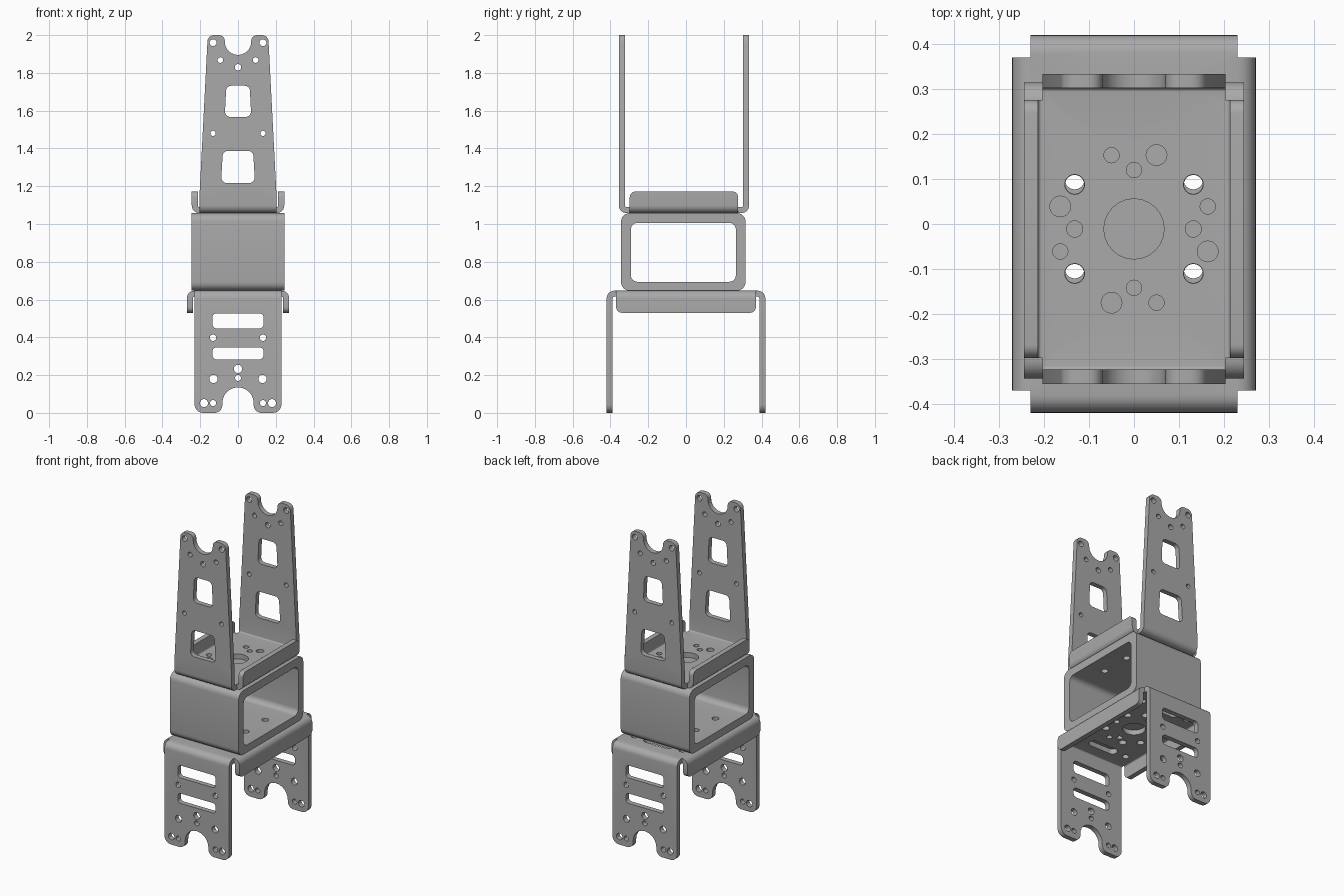
import bpy, bmesh, math
from mathutils import Vector

if "Cube" in bpy.data.objects:
    bpy.data.objects.remove(bpy.data.objects["Cube"])

T, R = 0.032, 0.04          # sheet thickness, outer bend radius
ARC = R * math.pi / 2

metal = bpy.data.materials.new("grey_metal")
metal.diffuse_color = (0.4, 0.4, 0.4, 1)
metal.use_nodes = True
metal.node_tree.nodes["Principled BSDF"].inputs["Base Color"].default_value = metal.diffuse_color


def fillet(corners, n=6):
    """Round the corners (x, y, radius) of a closed outline."""
    out = []
    for i, (x, y, r) in enumerate(corners):
        p = Vector((x, y))
        if r <= 0:
            out.append(p)
            continue
        a = (Vector(corners[i - 1][:2]) - p).normalized()
        b = (Vector(corners[(i + 1) % len(corners)][:2]) - p).normalized()
        half = a.angle(b) / 2
        c = p + (a + b).normalized() * (r / math.sin(half))
        d0 = p + a * (r / math.tan(half)) - c
        d1 = p + b * (r / math.tan(half)) - c
        sweep = d0.angle_signed(d1)
        for k in range(n + 1):
            t = -sweep * k / n
            out.append(c + Vector((d0.x * math.cos(t) - d0.y * math.sin(t),
                                   d0.x * math.sin(t) + d0.y * math.cos(t))))
    clean = []
    for p in out:
        if not clean or (p - clean[-1]).length > 1e-4:
            clean.append(p)
    return clean


def circle(x, y, r, n=24):
    return [Vector((x + r * math.cos(2 * math.pi * k / n), y + r * math.sin(2 * math.pi * k / n)))
            for k in range(n)]


def window(y0, y1, w0, w1, r):
    return fillet([(w0, y0, r), (w1, y1, r), (-w1, y1, r), (-w0, y0, r)])


def flip_y(loop):
    return [Vector((p.x, -p.y)) for p in loop]


def flat_sheet(loops):
    """Filled flat outline with holes."""
    bm = bmesh.new()
    for loop in loops:
        vs = [bm.verts.new((p.x, p.y, 0)) for p in loop]
        for i, v in enumerate(vs):
            bm.edges.new((vs[i - 1], v))
    bmesh.ops.triangle_fill(bm, use_beauty=True, edges=bm.edges[:], normal=(0, 0, 1))
    return bm


def thicken(bm, depth):
    ext = bmesh.ops.extrude_face_region(bm, geom=bm.faces[:])
    for v in ext["geom"]:
        if isinstance(v, bmesh.types.BMVert):
            v.co.z += depth


def finish(bm, name):
    bmesh.ops.recalc_face_normals(bm, faces=bm.faces[:])
    me = bpy.data.meshes.new(name)
    bm.to_mesh(me)
    bm.free()
    me.materials.append(metal)
    ob = bpy.data.objects.new(name, me)
    bpy.context.collection.objects.link(ob)
    return ob


def smooth(ob):
    bpy.ops.object.select_all(action='DESELECT')
    ob.select_set(True)
    bpy.context.view_layer.objects.active = ob
    bpy.ops.object.shade_smooth_by_angle(angle=math.radians(30))


def bracket(name, quarter, holes, sx, sy, y_off, z0, up):
    """Cut a flat cross-shaped sheet, then fold its arms and side flanges."""
    q = quarter
    outline = (q + [(-x, y, r) for x, y, r in reversed(q)] + [(-x, -y, r) for x, y, r in q]
               + [(x, -y, r) for x, y, r in reversed(q)])
    bm = flat_sheet([fillet(outline)] + holes)
    for axis, s in ((0, sx), (1, sy)):
        for side in (-1, 1):
            for k in range(7):
                no = Vector((0, 0, 0))
                no[axis] = side
                bmesh.ops.bisect_plane(bm, geom=bm.verts[:] + bm.edges[:] + bm.faces[:],
                                       plane_co=no * (s + ARC * k / 6), plane_no=no, dist=1e-5)
    thicken(bm, T)
    for v in bm.verts:
        axis, s = (1, sy) if abs(v.co.y) > sy else (0, sx)
        d = abs(v.co[axis]) - s
        if d > 0:
            a = min(d / R, math.pi / 2)
            t = v.co.z
            v.co[axis] = math.copysign(s + (R - t) * math.sin(a), v.co[axis])
            v.co.z = R - (R - t) * math.cos(a) + max(0, d - ARC)
        v.co.y += y_off
        v.co.z = z0 + v.co.z * up
    smooth(finish(bm, name))


# Mounting hole ring shared by both base plates
ring = [(0, 0, .067)]
for s in (-1, 1):
    ring += [(s * .132, .099, .022), (s * .132, -.099, .022), (s * .132, 0, .018), (0, s * .131, .017),
             (s * .05, s * .164, .023), (s * .05, -s * .164, .017),
             (s * .164, -s * .05, .023), (s * .164, s * .05, .017)]


def ring_holes():
    return [circle(*h) for h in ring]


# Upper bracket: tall tapered arms with two windows each
sx, sy, z0 = .205, .305, 1.058
f = lambda z: sy + ARC + z - z0 - R
quarter = [(sx + ARC + 1.172 - z0 - R, .287, .03), (.203, .287, 0), (.203, f(1.17), 0),
           (.16, f(2), .035), (.07, f(2), .03), (.07, f(1.895), .0699)]
arm = [window(f(1.217), f(1.387), .09, .08, .028), window(f(1.567), f(1.732), .07, .062, .028),
       circle(0, f(1.83), .017)]
for s in (-1, 1):
    arm += [circle(s * .132, f(1.96), .018), circle(s * .093, f(1.868), .015),
            circle(s * .132, f(1.48), .014)]
bracket("upper_bracket", quarter, ring_holes() + arm + [flip_y(h) for h in arm],
        sx, sy, -.011, z0, 1)

# Lower bracket: downward arms with slots and notched feet
sx, sy, z1 = .231, .38, .647
g = lambda z: sy + ARC + z1 - z - R
quarter = [(sx + ARC + z1 - .53 - R, .37, .03), (.23, .37, 0),
           (.23, g(0), .045), (.083, g(0), .04), (.083, g(.135), .0829)]
leg = [window(g(.527), g(.447), .135, .135, .022), window(g(.347), g(.283), .135, .135, .022),
       circle(0, g(.233), .022), circle(0, g(.185), .016),
       window(.25, .31, .1, .1, .028)]
for s in (-1, 1):
    leg += [circle(s * .132, g(.398), .017), circle(s * .13, g(.18), .022),
            circle(s * .18, g(.052), .021), circle(s * .132, g(.052), .016),
            circle(s * .17, .28, .02)]
bracket("lower_bracket", quarter, ring_holes() + leg + [flip_y(h) for h in leg],
        sx, sy, 0, z1, -1)


# Middle box: square tube open at both sides
def rect(y0, y1, za, zb, r):
    return fillet([(y0, za, r), (y1, za, r), (y1, zb, r), (y0, zb, r)])


bm = flat_sheet([rect(-.344, .315, z1, z0, .045), rect(-.292, .264, .694, 1.006, .035)])
thicken(bm, .49)
for v in bm.verts:
    v.co = Vector((v.co.z - .245, v.co.x, v.co.y))
box = finish(bm, "middle_box")

# Screw holes through the floor and ceiling of the box
bm = bmesh.new()
for x in (-.132, .132):
    for y in (-.11, .088):
        cyl = bmesh.ops.create_cone(bm, cap_ends=True, segments=24, radius1=.021, radius2=.021, depth=.8)
        bmesh.ops.translate(bm, verts=cyl["verts"], vec=(x, y, .85))
cutter = finish(bm, "hole_cutter")
mod = box.modifiers.new("holes", 'BOOLEAN')
mod.object, mod.operation, mod.solver = cutter, 'DIFFERENCE', 'EXACT'
bpy.context.view_layer.objects.active = box
bpy.ops.object.modifier_apply(modifier="holes")
bpy.data.objects.remove(cutter)
smooth(box)
